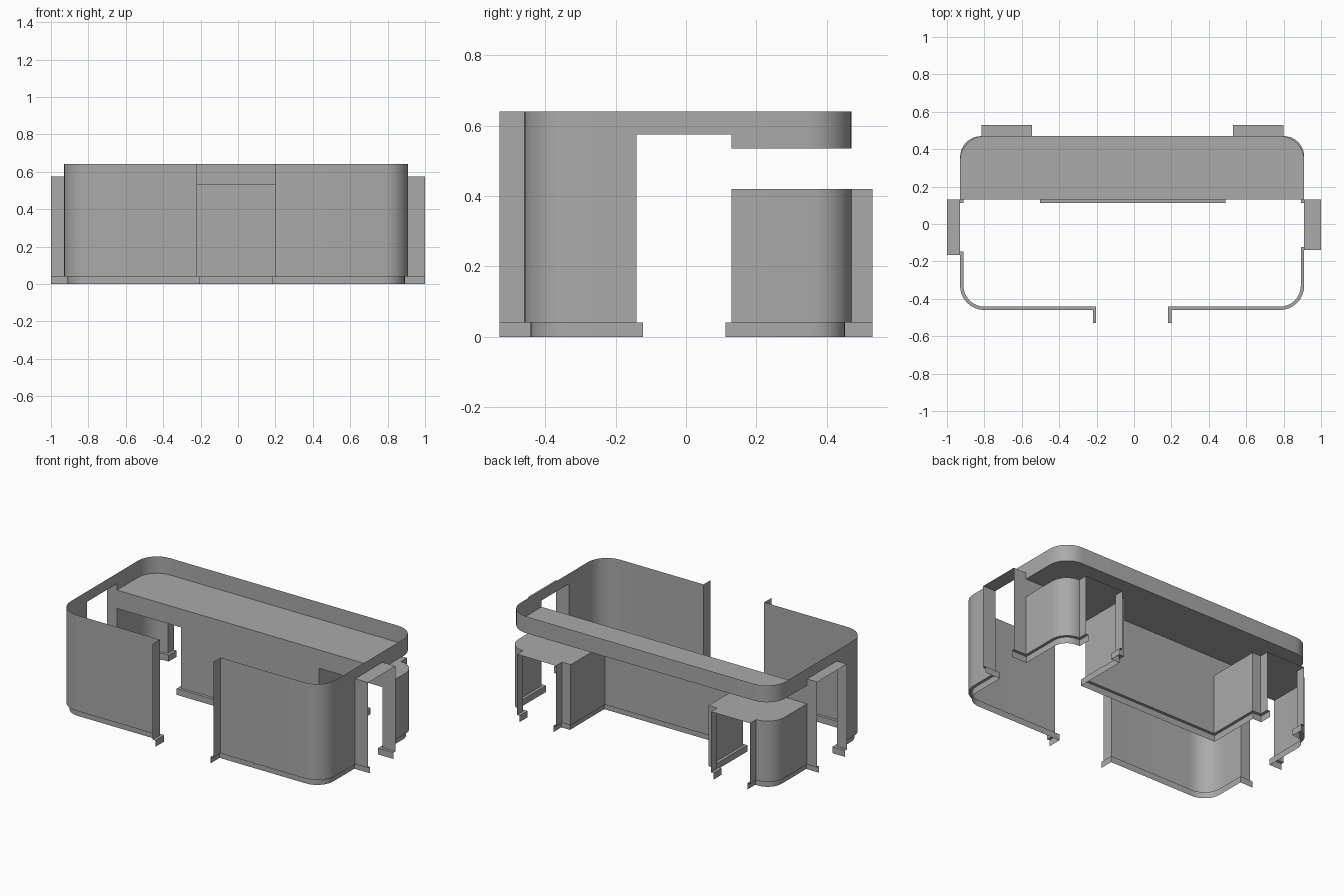
import bpy
import bmesh
import math
from mathutils import Vector

if "Cube" in bpy.data.objects:
    bpy.data.objects.remove(bpy.data.objects["Cube"])

grey = bpy.data.materials.new("plain grey")
grey.use_nodes = True
COLOUR = (0.4, 0.4, 0.4, 1)
grey.diffuse_color = COLOUR
grey.node_tree.nodes["Principled BSDF"].inputs["Base Color"].default_value = COLOUR

# Main levels and plan lines
RIM, SHELF, DOOR, CEILING, SKIRT = 0.64, 0.535, 0.575, 0.42, 0.04
LEFT, RIGHT, FRONT, BACK, MID = -0.93, 0.91, -0.46, 0.47, 0.13
OUT_L, OUT_R, OUT = -1.0, 1.0, 0.53
INSET, RADIUS, STEPS = 0.018, 0.13, 8


def plan(points):
    """2D path; the points that carry a third value become round corners."""
    path = []
    for i, p in enumerate(points):
        c = Vector(p[:2])
        if len(p) == 2:
            path.append(c)
            continue
        a = (Vector(points[i - 1][:2]) - c).normalized()
        b = (Vector(points[(i + 1) % len(points)][:2]) - c).normalized()
        for k in range(STEPS + 1):
            t = math.pi / 2 * k / STEPS
            path.append(c + p[2] * (a + b - math.cos(t) * b - math.sin(t) * a))
    return path


def inner(path):
    """Mitred copy of a path, moved to its left."""
    normals = []
    for a, b in zip(path, path[1:]):
        d = (b - a).normalized()
        normals.append(Vector((-d.y, d.x)))
    result = []
    for i, p in enumerate(path):
        m, n = normals[max(i - 1, 0)], normals[min(i, len(normals) - 1)]
        result.append(p + (m + n) * INSET / (1 + m.dot(n)))
    return result


def build(name, faces):
    bm = bmesh.new()
    for face in faces:
        bm.faces.new([bm.verts.new(v) for v in face])
    bmesh.ops.remove_doubles(bm, verts=bm.verts[:], dist=0.0001)
    mesh = bpy.data.meshes.new(name)
    bm.to_mesh(mesh)
    bm.free()
    mesh.materials.append(grey)
    obj = bpy.data.objects.new(name, mesh)
    bpy.context.collection.objects.link(obj)
    bpy.ops.object.select_all(action='DESELECT')
    obj.select_set(True)
    bpy.context.view_layer.objects.active = obj
    bpy.ops.object.shade_smooth_by_angle(angle=math.radians(30))


def strip(lower, z0, upper, z1):
    """Faces between two paths; z1 may be a rule on the segment middle."""
    faces = []
    for i in range(len(lower) - 1):
        z = z1((lower[i] + lower[i + 1]) / 2) if callable(z1) else z1
        faces.append([(*lower[i], z0), (*lower[i + 1], z0),
                      (*upper[i + 1], z), (*upper[i], z)])
    return faces


def wall(name, points, top):
    path = plan(points)
    base = inner(path)
    build(name, strip(path, SKIRT, path, top))
    build(name + "_skirting",
          strip(base, 0, base, SKIRT) + strip(base, SKIRT, path, SKIRT))


def panel(name, points, z0, z1):
    path = plan(points)
    build(name, strip(path, z0, path, z1))


def sheet(name, points, z):
    build(name, [[(*p, z) for p in plan(points)]])


def outside(m):
    return m.x > RIGHT + 0.001 or m.x < LEFT - 0.001


# Front walls, with door returns
SIDE_L, SIDE_R = -0.165, -0.14
wall("front_wall_left", [(0.2, -OUT), (0.2, FRONT), (RIGHT, FRONT, RADIUS),
                         (RIGHT, SIDE_R), (OUT_R, SIDE_R)],
     lambda m: DOOR if outside(m) else RIM)
wall("front_wall_right", [(OUT_L, SIDE_L), (LEFT, SIDE_L), (LEFT, FRONT, RADIUS),
                          (-0.22, FRONT), (-0.22, -OUT)],
     lambda m: DOOR if outside(m) else RIM)

# Partition with the inner walls of the two corner rooms
wall("partition", [(0.53, OUT), (0.53, BACK), (0.47, BACK), (0.47, MID),
                   (-0.485, MID), (-0.485, BACK), (-0.545, BACK), (-0.545, OUT)],
     lambda m: SHELF if m.y < MID + 0.001 else CEILING)

# Outer walls of the corner rooms
wall("corner_wall_left", [(OUT_R, MID), (RIGHT, MID), (RIGHT, BACK, RADIUS),
                          (0.8, BACK), (0.8, OUT)] if RADIUS < 0.11 else
     [(OUT_R, MID), (RIGHT, MID), (RIGHT, BACK, 0.109), (0.8, BACK), (0.8, OUT)],
     lambda m: DOOR if outside(m) else CEILING)
wall("corner_wall_right", [(-0.815, OUT), (-0.815, BACK), (LEFT, BACK, 0.114),
                           (LEFT, MID), (OUT_L, MID)],
     lambda m: DOOR if outside(m) else CEILING)

# Per side: lintels, door heads and room ceilings
for side, x, out, y, near, d0, d1, r in (
        ("left", RIGHT, OUT_R, SIDE_R, 0.47, 0.53, 0.8, 0.109),
        ("right", LEFT, OUT_L, SIDE_L, -0.485, -0.545, -0.815, 0.114)):
    panel("side_lintel_" + side, [(x, y), (x, MID)], DOOR, RIM)
    sheet("side_door_head_" + side, [(x, y), (out, y), (out, MID), (x, MID)], DOOR)
    panel("room_lintel_" + side, [(near, MID), (x, MID)], CEILING, SHELF)
    sheet("room_ceiling_" + side,
          [(near, MID), (near, BACK), (d0, BACK), (d0, OUT), (d1, OUT),
           (d1, BACK), (x, BACK, r), (x, MID)], CEILING)

# Shelf and the rim band around the back
back = [(RIGHT, MID), (RIGHT, BACK, RADIUS), (LEFT, BACK, RADIUS), (LEFT, MID)]
sheet("shelf", back, SHELF)
panel("back_band", back, SHELF, RIM)
